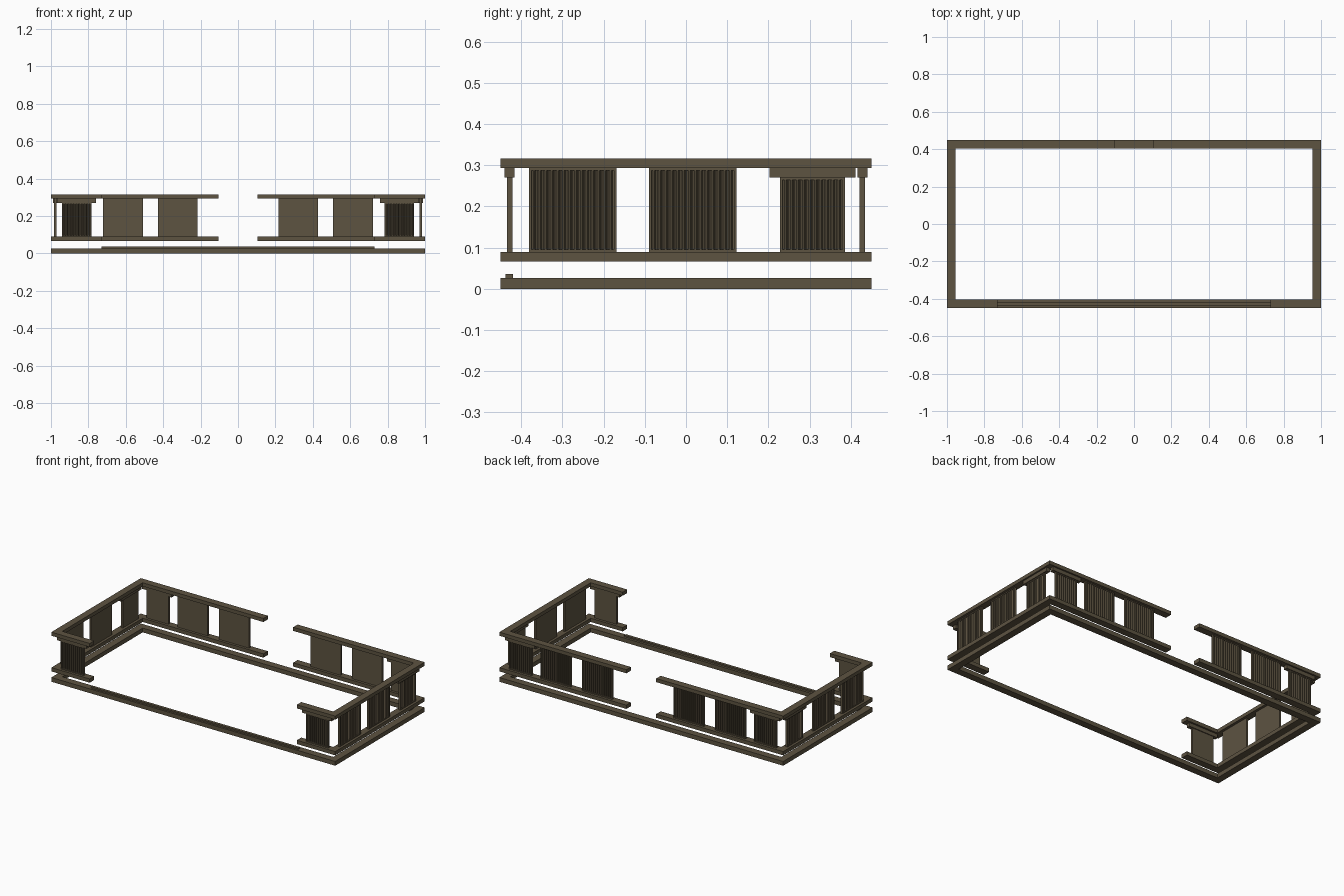
import bpy, bmesh
from mathutils import Matrix
from math import pi

cube = bpy.data.objects.get("Cube")
if cube:
    bpy.data.objects.remove(cube, do_unlink=True)

wood = bpy.data.materials.new("olive brown wood")
colour = (0.11, 0.087, 0.053, 1)
wood.diffuse_color = colour
wood.use_nodes = True
wood.node_tree.nodes["Principled BSDF"].inputs["Base Color"].default_value = colour


def finish(name, bm, matrix=Matrix()):
    bmesh.ops.transform(bm, matrix=matrix, verts=bm.verts)
    bmesh.ops.recalc_face_normals(bm, faces=bm.faces)
    mesh = bpy.data.meshes.new(name)
    bm.to_mesh(mesh)
    bm.free()
    mesh.materials.append(wood)
    obj = bpy.data.objects.new(name, mesh)
    bpy.context.collection.objects.link(obj)
    return obj


def add_box(bm, x, y, z):
    size = [b - a for a, b in (x, y, z)]
    mid = [(a + b) / 2 for a, b in (x, y, z)]
    bmesh.ops.create_cube(bm, size=1, matrix=Matrix.Translation(mid) @ Matrix.Diagonal((*size, 1)))


def add_prism(bm, outline, z0, z1):
    face = bm.faces.new([bm.verts.new((x, y, z0)) for x, y in outline])
    top = bmesh.ops.extrude_face_region(bm, geom=[face])["geom"]
    verts = [v for v in top if isinstance(v, bmesh.types.BMVert)]
    bmesh.ops.translate(bm, verts=verts, vec=(0, 0, z1 - z0))


X, Y, W = 1.0, 0.45, 0.045          # half length, half depth, rail width
GAP, DOOR = 0.105, 0.73             # half widths of the back and front openings
LOW, HIGH = 0.09, 0.293             # panel space between the rails
T = 0.0065                          # half panel thickness

# Base frame and the threshold strip on its front
bm = bmesh.new()
for s in (-1, 1):
    add_prism(bm, [(-X, s * Y), (X, s * Y), (X - W, s * (Y - W)), (W - X, s * (Y - W))], 0, 0.027)
    add_prism(bm, [(s * X, -Y), (s * X, Y), (s * (X - W), Y - W), (s * (X - W), W - Y)], 0, 0.027)
finish("base_frame", bm)
bm = bmesh.new()
add_box(bm, (-DOOR, DOOR), (-0.438, -0.42), (0.027, 0.036))
finish("threshold_strip", bm)

# C-shaped rails on each side
for side, s in (("right", -1), ("left", 1)):
    outline = [(DOOR, -Y), (X, -Y), (X, Y), (GAP, Y), (GAP, Y - W),
               (X - W, Y - W), (X - W, W - Y), (DOOR, W - Y)]
    for level, z0, z1 in (("lower", 0.066, LOW), ("upper", HIGH, 0.316)):
        bm = bmesh.new()
        add_prism(bm, [(s * x, y) for x, y in outline], z0, z1)
        finish(f"{side}_{level}_rail", bm)


def panel(name, width, top, matrix):
    """Flat inside, framed upright slats on the outside (local -y)."""
    bm = bmesh.new()
    h, rim = width / 2, 0.006
    add_box(bm, (-h, h), (T - 0.004, T), (LOW, top))
    for s in (-1, 1):
        add_box(bm, sorted((s * h, s * (h - rim))), (-T, T - 0.004), (LOW, top))
    for z in (LOW, top - rim):
        add_box(bm, (rim - h, h - rim), (-T, T - 0.004), (z, z + rim))
    count = round(width / 0.015)
    pitch = (width - 2 * rim) / count
    for i in range(count):
        x = rim - h + pitch * i
        # Slanted slat with one steep and one shallow flank
        add_prism(bm, [(x, T - 0.004), (x + pitch * 0.3, 0.001 - T),
                       (x + pitch * 0.55, 0.001 - T), (x + pitch * 0.8, T - 0.004)],
                  LOW + rim, top - rim)
    finish(name, bm, matrix)


def bracket(name, matrix):
    bm = bmesh.new()
    add_box(bm, (-0.104, 0.104), (-0.012, 0.012), (0.27, HIGH))
    finish(name, bm, matrix)


# Panels: wide ones reach the rail, narrow ones carry a bracket
WIDE, NARROW = 0.212, 0.157
for side, s in (("right", -1), ("left", 1)):
    front = Matrix.Translation((s * 0.863, -0.428, 0))
    back = [Matrix.Translation((s * x, 0.428, 0)) @ Matrix.Rotation(pi, 4, "Z")
            for x in (0.863, 0.615, 0.323)]
    ends = [Matrix.Translation((s * 0.978, y, 0)) @ Matrix.Rotation(s * pi / 2, 4, "Z")
            for y in (0.307, 0.016, -0.275)]
    for place, spot in (("front", front), ("back", back[0]), ("end", ends[0])):
        panel(f"{side}_{place}_narrow_panel", NARROW, 0.27, spot)
        bracket(f"{side}_{place}_bracket", spot)
    for place, spots in (("back", back[1:]), ("end", ends[1:])):
        for i, spot in enumerate(spots, 1):
            panel(f"{side}_{place}_panel_{i}", WIDE, HIGH, spot)
